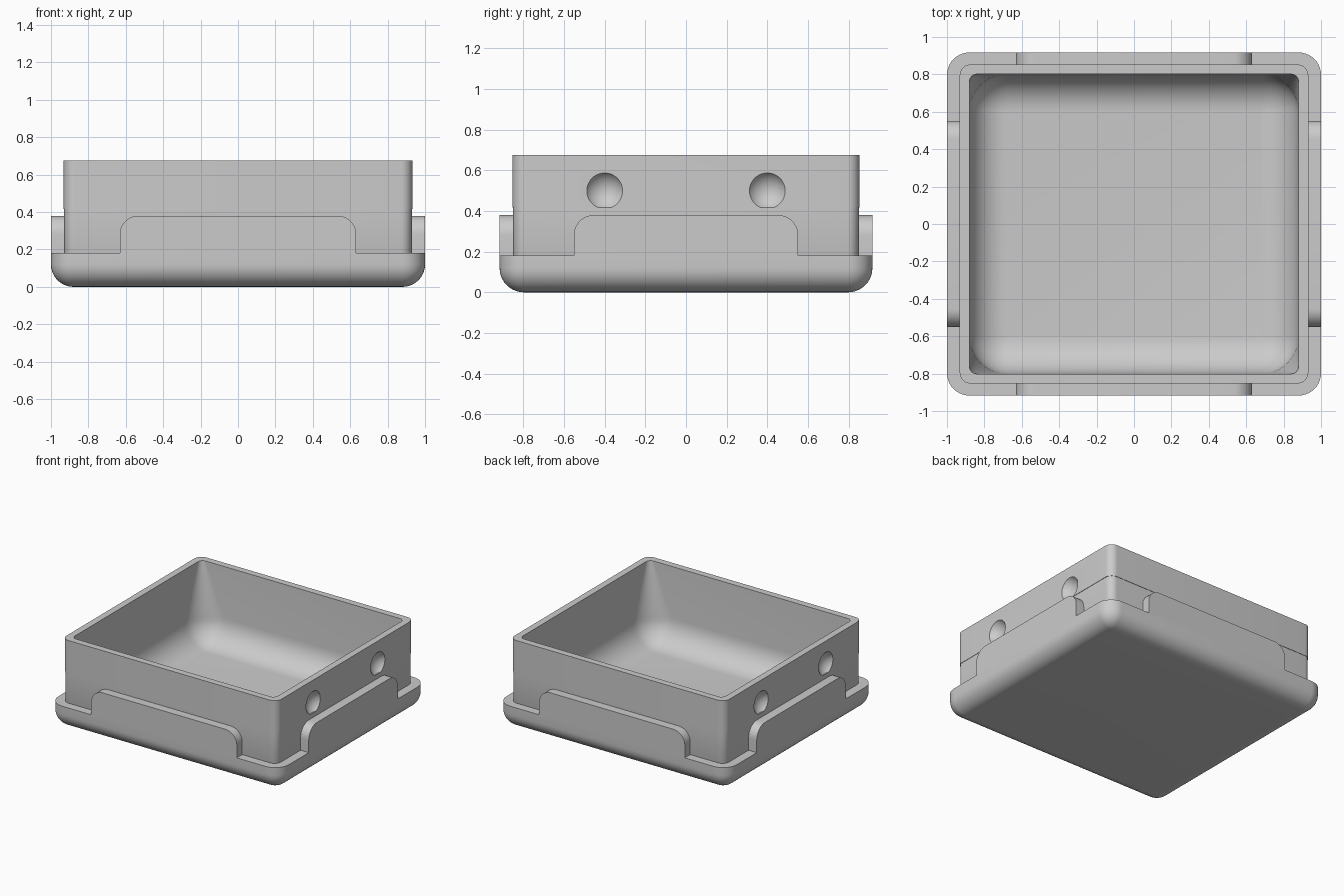
import bpy, bmesh, math
from mathutils import Vector

cube = bpy.data.objects.get("Cube")
if cube:
    bpy.data.objects.remove(cube, do_unlink=True)

grey = bpy.data.materials.new("plain grey")
grey.use_nodes = True
COLOR = (0.6, 0.6, 0.6, 1)
grey.diffuse_color = COLOR
grey.node_tree.nodes["Principled BSDF"].inputs["Base Color"].default_value = COLOR

HX, HY = 1.0, 0.917               # base half sizes
BX, BY = 0.932, 0.853             # body half sizes
SHOULDER, TAB_TOP, SEAM, RIM = 0.182, 0.38, 0.417, 0.675
FLOOR, FILLET, STEP = 0.07, 0.2, 0.003


def ring(hx, hy, r, z, n=10):
    """Rounded rectangle as a list of points."""
    pts = []
    for q, (sx, sy) in enumerate([(1, 1), (-1, 1), (-1, -1), (1, -1)]):
        for i in range(n + 1):
            a = math.pi / 2 * (q + i / n)
            pts.append(Vector((sx * (hx - r) + r * math.cos(a),
                               sy * (hy - r) + r * math.sin(a), z)))
    return pts


def finish(name, bm):
    bmesh.ops.recalc_face_normals(bm, faces=bm.faces)
    mesh = bpy.data.meshes.new(name)
    bm.to_mesh(mesh)
    bm.free()
    obj = bpy.data.objects.new(name, mesh)
    bpy.context.collection.objects.link(obj)
    mesh.materials.append(grey)
    return obj


def smooth(obj):
    bpy.ops.object.select_all(action='DESELECT')
    obj.select_set(True)
    bpy.context.view_layer.objects.active = obj
    bpy.ops.object.shade_smooth_by_angle(angle=math.radians(30))


def loft(name, rings):
    """Closed solid skinned through the rings, capped at both ends."""
    bm = bmesh.new()
    loops = [[bm.verts.new(p) for p in r] for r in rings]
    for a, b in zip(loops, loops[1:]):
        for i in range(len(a)):
            j = (i + 1) % len(a)
            bm.faces.new((a[i], a[j], b[j], b[i]))
    bm.faces.new(loops[0])
    bm.faces.new(loops[-1])
    return finish(name, bm)


# Base tray with a rounded underside and a recess that holds the body
R = 0.12
steps = [math.pi / 2 * i / 10 for i in range(11)]
base_rings = []
for a in steps:
    inset = R * (1 - math.sin(a))
    base_rings.append(ring(HX - inset, HY - inset, max(R - inset, 0.002), R * (1 - math.cos(a))))
base_rings += [ring(HX, HY, R, SHOULDER),
               ring(BX - 0.03, BY - 0.03, 0.04, SHOULDER),
               ring(BX - 0.03, BY - 0.03, 0.04, FLOOR - 0.02)]
smooth(loft("base_tray", base_rings))

# Hollow body: outer wall with a fine step, rim, inner wall, filleted floor
IX, IY = BX - 0.052, BY - 0.052
body_rings = [ring(BX - 0.03, BY - 0.03, 0.04, FLOOR - 0.03),
              ring(BX - STEP, BY - STEP, 0.057, FLOOR + 0.05),
              ring(BX - STEP, BY - STEP, 0.057, SEAM),
              ring(BX, BY, 0.06, SEAM),
              ring(BX, BY, 0.06, RIM),
              ring(IX, IY, 0.04, RIM)]
for a in steps:
    inset = FILLET * (1 - math.cos(a))
    body_rings.append(ring(IX - inset, IY - inset, max(FILLET - inset, 0.003),
                           FLOOR + FILLET * (1 - math.sin(a))))
body = loft("body", body_rings)

# Shallow round dimples on both sides, clipped at the seam
DIMPLE, DEPTH = 0.088, 0.048
ball = (DIMPLE ** 2 + DEPTH ** 2) / (2 * DEPTH)
for sx in (-1, 1):
    for sy in (-1, 1):
        bm = bmesh.new()
        bmesh.ops.create_icosphere(bm, subdivisions=5, radius=ball)
        bmesh.ops.translate(bm, verts=bm.verts,
                            vec=(sx * (BX - DEPTH + ball), sy * 0.4, 0.499))
        bmesh.ops.bisect_plane(bm, geom=bm.verts[:] + bm.edges[:] + bm.faces[:],
                               plane_co=(0, 0, SEAM + 0.001), plane_no=(0, 0, 1),
                               clear_inner=True)
        bmesh.ops.holes_fill(bm, edges=[e for e in bm.edges if e.is_boundary])
        cutter = finish("dimple_cutter", bm)
        mod = body.modifiers.new("dimple", 'BOOLEAN')
        mod.operation, mod.solver, mod.object = 'DIFFERENCE', 'EXACT', cutter
        bpy.context.view_layer.objects.active = body
        bpy.ops.object.modifier_apply(modifier=mod.name)
        bpy.data.objects.remove(cutter, do_unlink=True)
smooth(body)


def tab(name, half, near, far, turn):
    """Arched plate standing on the shoulder, turned to its side."""
    r = 0.1
    outline = [(half, SHOULDER)]
    for q, s in enumerate((1, -1)):
        for i in range(11):
            a = math.pi / 2 * (q + i / 10)
            outline.append((s * (half - r) + r * math.cos(a), TAB_TOP - r + r * math.sin(a)))
    outline.append((-half, SHOULDER))
    rings = [[Vector((x, y, z)) for x, z in outline] for y in (-near, -far)]
    obj = loft(name, rings)
    obj.rotation_euler.z = turn
    smooth(obj)


# Four retaining tabs
for k, side in enumerate(("front", "left", "back", "right")):
    if k % 2:
        tab(side + "_tab", 0.552, BX - 0.02, HX, k * math.pi / 2)
    else:
        tab(side + "_tab", 0.632, BY - 0.02, HY, k * math.pi / 2)
